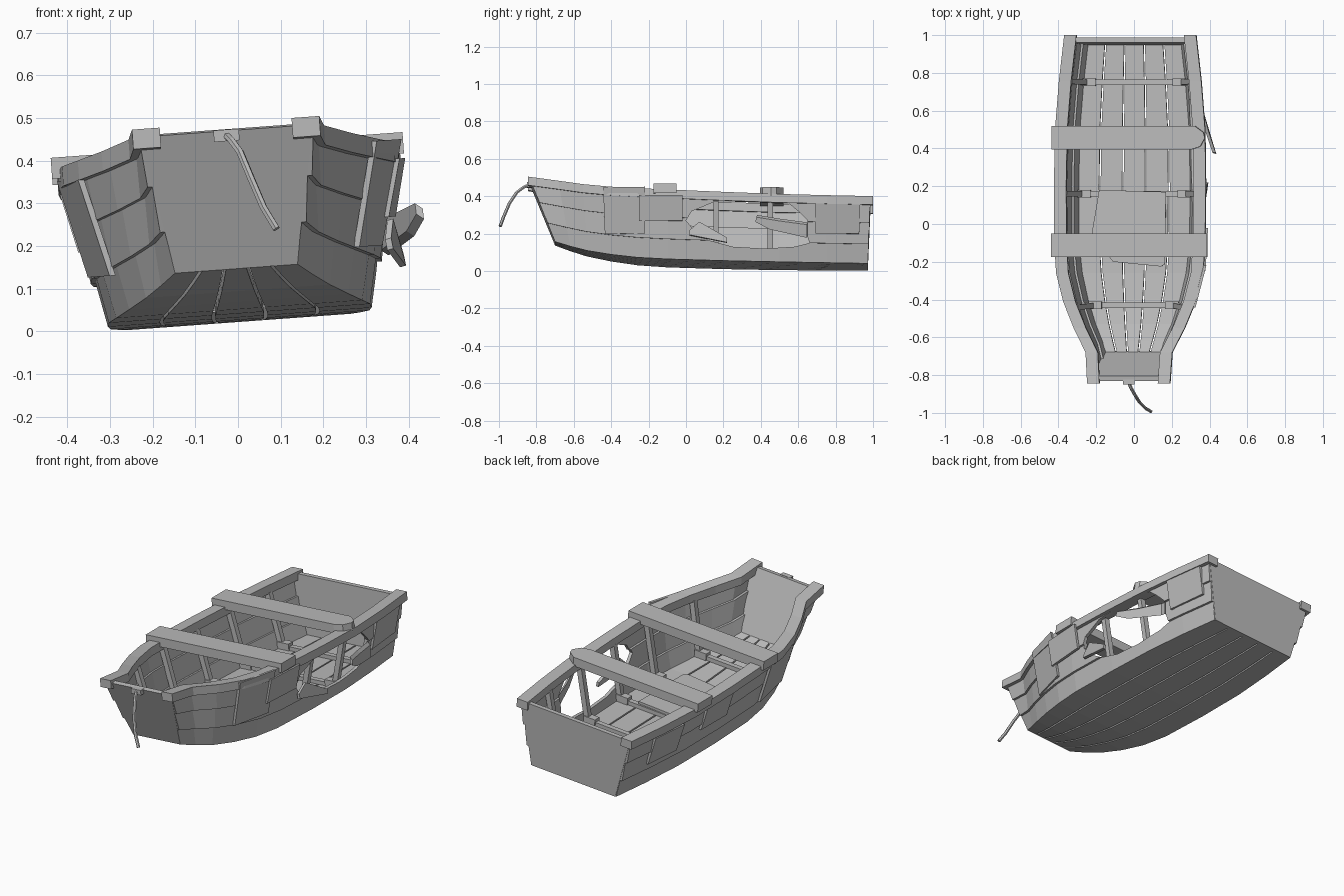
import bpy, bmesh, math
from mathutils import Vector, Matrix

if "Cube" in bpy.data.objects:
    bpy.data.objects.remove(bpy.data.objects["Cube"])

mat = bpy.data.materials.new("weathered grey wood")
mat.diffuse_color = (0.5, 0.5, 0.5, 1)
mat.use_nodes = True
mat.node_tree.nodes["Principled BSDF"].inputs["Base Color"].default_value = mat.diffuse_color

# The whole boat leans slightly to one side
LEAN = Matrix.Translation((0.005, 0, 0.022)) @ Matrix.Rotation(-0.073, 4, 'Y')

# Hull stations: y bottom, y top, half width bottom, half width top, z bottom, z top
HULL = [(-.70, -.83, .14, .205, .125, .468),
        (-.62, -.68, .175, .215, .098, .445),
        (-.53, -.55, .212, .28, .072, .422),
        (-.40, -.41, .253, .337, .048, .405),
        (-.26, -.26, .285, .375, .030, .394),
        (-.10, -.10, .303, .385, .020, .386),
        (.20, .20, .306, .388, .011, .373),
        (.50, .50, .30, .383, .005, .362),
        (.75, .755, .28, .363, .002, .357),
        (.97, .985, .255, .335, 0, .354)]
KEYS = [h[0] for h in HULL]


def station(y):
    y = min(max(y, KEYS[0]), KEYS[-1])
    for a, b in zip(HULL, HULL[1:]):
        if y <= b[0]:
            f = (y - a[0]) / (b[0] - a[0])
            return [p + (q - p) * f for p, q in zip(a, b)]


def side_point(y, u, side=1, off=0):
    yb, yt, b, t, zb, zt = station(y)
    zt -= 0.02
    return Vector((side * (b + (t - b) * u + off), yb + (yt - yb) * u, zb + (zt - zb) * u))


def make(name, verts, faces, world=False):
    bm = bmesh.new()
    vs = [bm.verts.new(Vector(v) if world else LEAN @ Vector(v)) for v in verts]
    for f in faces:
        bm.faces.new([vs[i] for i in f])
    bmesh.ops.recalc_face_normals(bm, faces=bm.faces)
    me = bpy.data.meshes.new(name)
    bm.to_mesh(me)
    bm.free()
    me.materials.append(mat)
    ob = bpy.data.objects.new(name, me)
    bpy.context.collection.objects.link(ob)
    return ob


def sweep(name, sections, world=False):
    """Closed solid through a row of equal cross sections."""
    n = len(sections[0])
    verts = [p for s in sections for p in s]
    faces = [tuple(range(n)), tuple(range(len(verts) - n, len(verts)))]
    for i in range(len(sections) - 1):
        for j in range(n):
            k = (j + 1) % n
            faces.append((i * n + j, i * n + k, i * n + n + k, i * n + n + j))
    return make(name, verts, faces, world)


def prism(name, pts, vec, world=False):
    pts = [Vector(p) for p in pts]
    return sweep(name, [pts, [p + Vector(vec) for p in pts]], world)


def box(name, x0, x1, y0, y1, z0, z1):
    return prism(name, [(x0, y0, z0), (x1, y0, z0), (x1, y1, z0), (x0, y1, z0)], (0, 0, z1 - z0))


# Bottom planks with narrow gaps
for i in range(5):
    f0, f1 = -1 + 0.4 * i, -0.6 + 0.4 * i
    secs = []
    for h in HULL:
        a = h[2] * f0 + (0.004 if i > 0 else 0)
        b = h[2] * f1 - (0.004 if i < 4 else 0)
        secs.append([(a, h[0], h[4]), (b, h[0], h[4]),
                     (b, h[0], h[4] + .025), (a, h[0], h[4] + .025)])
    sweep(f"bottom_plank_{i}", secs)

# Overlapping side planks and gunwales
broken = []
for side, word in ((-1, "left"), (1, "right")):
    for k in range(3):
        u0, u1 = max(0, k / 3 - .03), (k + 1) / 3
        secs = [[side_point(y, u0, side, .012 if k else .004), side_point(y, u1, side),
                 side_point(y, u1, side, -.018), side_point(y, u0, side, -.006 if k else -.016)]
                for y in KEYS]
        ob = sweep(f"{word}_side_plank_{k}", secs)
        if side == 1:
            broken.append(ob)
    rail = []
    for i, h in enumerate(HULL):
        y = -.845 if i == 0 else 1.0 if i == len(HULL) - 1 else h[1]
        o, n = side * (h[3] + .015), side * (h[3] - .05)
        rail.append([(o, y, h[5] - .046), (o, y, h[5]), (n, y, h[5]), (n, y, h[5] - .046)])
    sweep(f"{word}_gunwale", rail)

# Ragged hole smashed through the right side
hole = [(0, .27), (.03, .32), (.08, .34), (.15, .37), (.35, .378), (.55, .362), (.60, .32),
        (.65, .27), (.645, .20), (.66, .15), (.58, .13), (.42, .12), (.25, .13), (.12, .165), (.05, .21)]
cutter = prism("hole_cutter", [(.2, y, z) for y, z in hole], (.3, 0, 0), True)
cutter.hide_render = True
for ob in broken:
    m = ob.modifiers.new("hole", 'BOOLEAN')
    m.operation, m.solver, m.object = 'DIFFERENCE', 'EXACT', cutter
bpy.context.view_layer.update()
dg = bpy.context.evaluated_depsgraph_get()
baked = [bpy.data.meshes.new_from_object(ob.evaluated_get(dg)) for ob in broken]
for ob, me in zip(broken, baked):
    ob.modifiers.clear()
    ob.data = me
bpy.data.objects.remove(cutter)

# Splintered planks hanging at the hole
prism("broken_plank_rear", [(.335, .65, .19), (.335, .65, .26), (.375, .50, .28), (.415, .38, .30),
                            (.418, .375, .275), (.395, .45, .235)], (.018, -.004, -.012), True)
prism("broken_plank_front", [(.35, .02, .19), (.345, .02, .215), (.35, .07, .26),
                             (.375, .22, .175), (.38, .22, .15)], (.014, 0, .004), True)

# End boards
prism("bow_board", [(-.142, -.70, .125), (.142, -.70, .125), (.205, -.832, .449), (-.205, -.832, .449)],
      (0, .027, .004))
prism("stern_board", [(-.255, .972, 0), (.255, .972, 0), (.332, .987, .342), (-.332, .987, .342)],
      (0, -.025, 0))

# Ribs: side posts, floor beams and foot blocks
for i, y in enumerate((-.43, -.13, .16, .45, .75)):
    w = .014
    yb, yt, b, t, zb, zt = station(y)
    for side, word in ((-1, "left"), (1, "right")):
        secs = []
        for u in (.05, .94):
            p, q = side_point(y, u, side, -.016), side_point(y, u, side, -.046)
            d = Vector((0, w, 0))
            secs.append([p - d, p + d, q + d, q - d])
        sweep(f"{word}_rib_{i}", secs)
        x0, x1 = sorted((side * (b - .075), side * (b - .005)))
        box(f"{word}_rib_foot_{i}", x0, x1, y - .02, y + .02, zb + .024, zb + .062)
    box(f"floor_beam_{i}", -b + .01, b - .01, y - w, y + w, zb + .024, zb + .046)

# Loose board on the floor
prism("floor_patch", [(-.185, .18, .062), (.17, .17, .062), (.165, -.21, .068), (.145, -.225, .068),
                      (-.11, -.20, .068), (-.225, -.06, .064)], (0, 0, .014))

# Seats lying across the gunwales, the rear one broken at the right
box("front_seat", -.415, .412, -.175, -.05, .366, .416)
prism("rear_seat", [(-.415, .395, .352), (.33, .395, .352), (.375, .41, .352), (.40, .455, .352),
                    (.392, .485, .352), (.345, .52, .352), (-.415, .52, .352)], (0, 0, .048))


# Repair boards nailed on the outside
def patch(name, side, y0, y1, z0, z1, off=.018):
    secs = []
    for y in (y0, y1):
        s = station(y)
        us = [(z - s[4]) / (s[5] - .02 - s[4]) for z in (z0, z1)]
        secs.append([side_point(y, us[0], side, off), side_point(y, us[1], side, off),
                     side_point(y, us[1], side, off - .014), side_point(y, us[0], side, off - .014)])
    sweep(name, secs)


patch("right_patch_bow", 1, -.43, -.22, .155, .40, .024)
patch("right_patch_middle", 1, -.25, -.02, .22, .355, .03)
patch("right_patch_stern", 1, .69, .92, .155, .325)
patch("left_patch_bow", -1, -.40, -.14, .13, .36, .024)
patch("left_patch_middle", -1, .18, .40, .19, .33)
patch("left_patch_stern", -1, .58, .80, .14, .30)

# Mooring block and rope
box("mooring_block", -.03, .03, -.85, -.822, .425, .452)
path = [(-.03, -.835, .462), (-.015, -.87, .447), (.005, -.905, .42), (.03, -.945, .36),
        (.06, -.975, .29), (.09, -.993, .24)]
secs = []
for i, p in enumerate(path):
    d = (Vector(path[min(i + 1, 5)]) - Vector(path[max(i - 1, 0)])).normalized()
    a = d.cross(Vector((0, -.6, .8))).normalized()
    b = d.cross(a)
    secs.append([Vector(p) + .009 * (math.cos(t) * a + math.sin(t) * b)
                 for t in [math.pi / 3 * j for j in range(6)]])
sweep("mooring_rope", secs, True)
